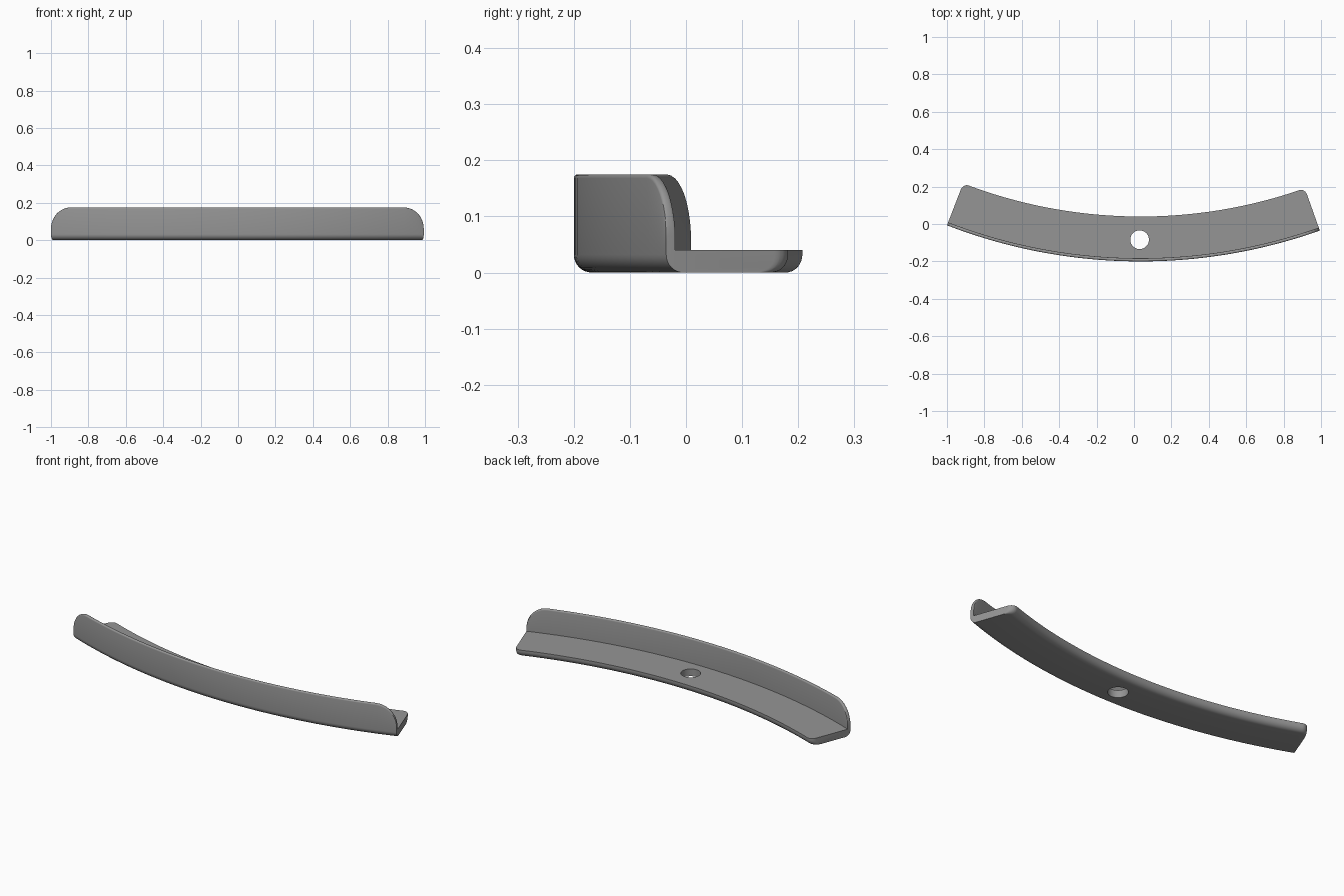
import bpy, bmesh, math

if "Cube" in bpy.data.objects:
    bpy.data.objects.remove(bpy.data.objects["Cube"])

CX, CY, R = 0.035, 2.67, 2.87        # arc centre and outer radius
A0, A1 = -0.3689, 0.3405             # end angles, measured from -y
WIDTH, HEIGHT = 0.24, 0.175          # ledge depth, wall height
WALL, FLOOR = 0.017, 0.04            # thicknesses
R_WALL, R_PLAN, R_EDGE, R_TOP = 0.11, 0.035, 0.032, 0.007


def rounded(full, r, e):
    """Extent near an end, following a quarter circle corner."""
    return full if e >= r else full - r + math.sqrt(max(0, r * r - (r - e) ** 2))


def fillet(cx, cz, r, start, n=8):
    """Quarter circle, counterclockwise from start degrees."""
    return [(cx + r * math.cos(math.radians(start + 90 * i / n)),
             cz + r * math.sin(math.radians(start + 90 * i / n))) for i in range(n + 1)]


def section(e):
    """L section (depth, z) at distance e from the nearest end."""
    h, w = rounded(HEIGHT, R_WALL, e), rounded(WIDTH, R_PLAN, e)
    return (fillet(R_EDGE, R_EDGE, R_EDGE, 180)
            + fillet(w - R_EDGE, R_EDGE, R_EDGE, 270)
            + [(w, FLOOR), (WALL, FLOOR)]
            + fillet(WALL - R_TOP, h - R_TOP, R_TOP, 0, 4)
            + fillet(R_TOP, h - R_TOP, R_TOP, 90, 4))


# stations along the arc, dense at the rounded ends
ends = sorted({round(r * (1 - math.cos(math.pi / 2 * i / 10)), 5)
               for r in (R_WALL, R_PLAN) for i in range(11)})
length = (A1 - A0) * R
mid = [R_WALL + (length - 2 * R_WALL) * i / 40 for i in range(1, 40)]
stations = ends + mid + [length - e for e in reversed(ends)]

# swept L bracket
bm = bmesh.new()
rings = []
for s in stations:
    a = A0 + s / R
    rings.append([bm.verts.new((CX + (R - d) * math.sin(a), CY - (R - d) * math.cos(a), z))
                  for d, z in section(min(s, length - s))])
n = len(rings[0])
for p, q in zip(rings, rings[1:]):
    for i in range(n):
        j = (i + 1) % n
        bm.faces.new((p[i], p[j], q[j], q[i]))
bm.faces.new(rings[0])
bm.faces.new(rings[-1][::-1])
bmesh.ops.recalc_face_normals(bm, faces=bm.faces)
mesh = bpy.data.meshes.new("curved_bracket")
bm.to_mesh(mesh)
bm.free()
bracket = bpy.data.objects.new("curved_bracket", mesh)
bpy.context.collection.objects.link(bracket)

grey = bpy.data.materials.new("grey")
grey.diffuse_color = (0.3, 0.3, 0.3, 1)
grey.use_nodes = True
grey.node_tree.nodes["Principled BSDF"].inputs["Base Color"].default_value = grey.diffuse_color
mesh.materials.append(grey)

# screw hole through the ledge
bpy.ops.mesh.primitive_cylinder_add(vertices=48, radius=0.05, depth=0.2, location=(0.03, -0.084, 0.02))
cutter = bpy.context.object
cutter.name = "hole_cutter"
cutter.hide_render = True
cutter.data.materials.append(grey)
mod = bracket.modifiers.new("hole", 'BOOLEAN')
mod.operation, mod.solver, mod.object = 'DIFFERENCE', 'EXACT', cutter
bpy.ops.object.select_all(action='DESELECT')
bracket.select_set(True)
bpy.context.view_layer.objects.active = bracket
bpy.ops.object.modifier_apply(modifier=mod.name)
bpy.data.objects.remove(cutter)
bpy.ops.object.shade_smooth_by_angle(angle=math.radians(30))
